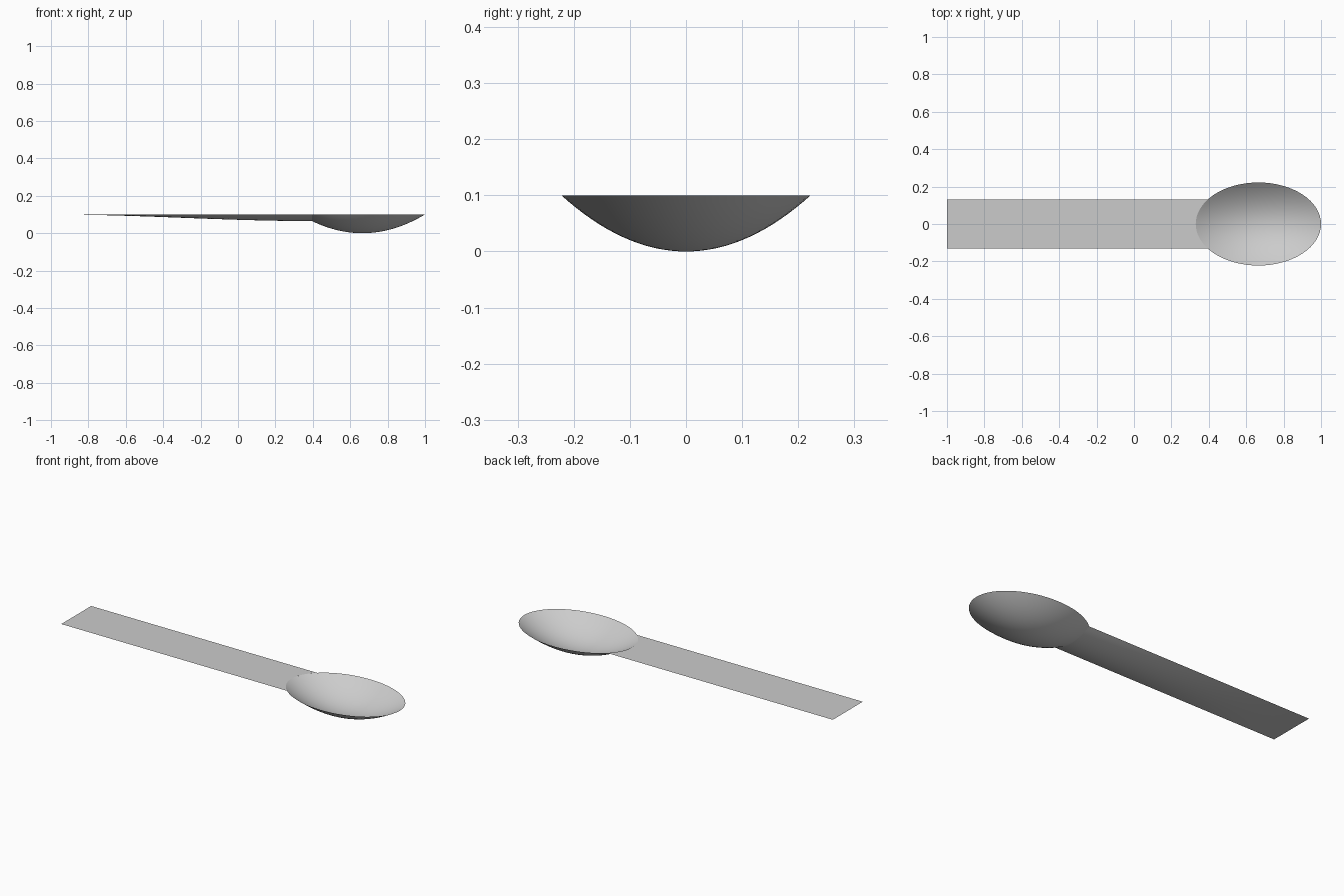
import bpy, bmesh, math

if "Cube" in bpy.data.objects:
    bpy.data.objects.remove(bpy.data.objects["Cube"], do_unlink=True)

# Bowl and handle dimensions
CX, RX, RY, DEPTH = 0.665, 0.335, 0.222, 0.1
HALF, TAIL = 0.132, -1.0

steel = bpy.data.materials.new("light_grey")
steel.use_nodes = True
steel.diffuse_color = (0.6, 0.6, 0.6, 1)
steel.node_tree.nodes["Principled BSDF"].inputs["Base Color"].default_value = (0.6, 0.6, 0.6, 1)


def add_sheet(bm, point, nu, nv):
    """Grid of quads through point(u, v), both parameters 0 to 1."""
    rows = [[bm.verts.new(point(i / nu, j / nv)) for j in range(nv + 1)]
            for i in range(nu + 1)]
    for a, b in zip(rows, rows[1:]):
        for j in range(nv):
            bm.faces.new((a[j], b[j], b[j + 1], a[j + 1]))


def finish(bm, name):
    bmesh.ops.remove_doubles(bm, verts=bm.verts, dist=1e-5)
    bmesh.ops.recalc_face_normals(bm, faces=bm.faces)
    mesh = bpy.data.meshes.new(name)
    bm.to_mesh(mesh)
    bm.free()
    mesh.materials.append(steel)
    obj = bpy.data.objects.new(name, mesh)
    bpy.context.collection.objects.link(obj)
    bpy.ops.object.select_all(action='DESELECT')
    obj.select_set(True)
    bpy.context.view_layer.objects.active = obj
    bpy.ops.object.shade_smooth_by_angle(angle=math.radians(40))
    return obj


def rim_x(y):
    return CX - RX * math.sqrt(1 - (y / RY) ** 2)


# Bowl: open parabolic dish with an oval rim
def dish(u, v):
    a = v * math.tau
    return (CX + RX * u * math.cos(a), RY * u * math.sin(a), DEPTH * u * u)


bm = bmesh.new()
add_sheet(bm, dish, 16, 64)
bowl = finish(bm, "bowl")
if sum(p.normal.z for p in bowl.data.polygons) < 0:
    bowl.data.flip_normals()

# Handle: flat top ending on the rim, rounded belly thinning to the tail
JOIN = rim_x(HALF)
BELLY = DEPTH * (HALF / RY) ** 2


def side(v):
    return HALF * (2 * v - 1)


def handle_top(u, v):
    y = side(v)
    return (TAIL + u * (rim_x(y) - TAIL), y, DEPTH)


def handle_belly(u, v):
    y = side(v)
    drop = BELLY * u * u * (3 - 2 * u) * (1 - (y / HALF) ** 2)
    return (TAIL + u * (JOIN - TAIL), y, DEPTH - drop)


bm = bmesh.new()
add_sheet(bm, handle_top, 24, 16)
add_sheet(bm, handle_belly, 24, 16)
handle = finish(bm, "handle")
# Upper faces look up, belly faces look down
bm = bmesh.new()
bm.from_mesh(handle.data)
for f in bm.faces:
    on_top = all(abs(v.co.z - DEPTH) < 1e-6 for v in f.verts)
    if (f.normal.z > 0) != on_top:
        f.normal_flip()
bm.to_mesh(handle.data)
bm.free()
